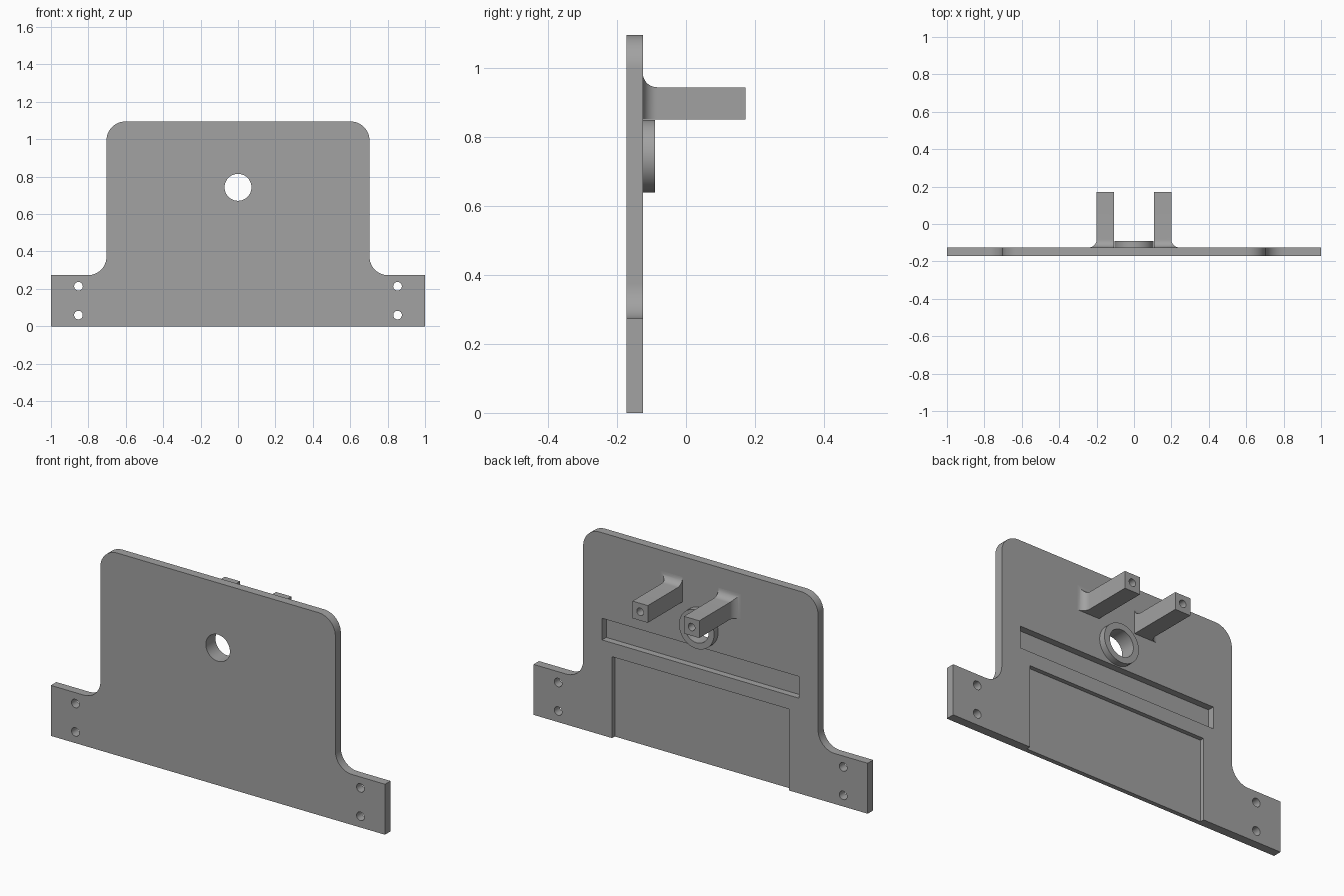
import bpy, bmesh, math
from mathutils import Vector

cube = bpy.data.objects.get("Cube")
if cube:
    bpy.data.objects.remove(cube, do_unlink=True)

FRONT, BACK, ARM_END = -0.172, -0.125, 0.172
HOLE_Z, HOLE_R = 0.743, 0.072

grey = bpy.data.materials.new("plain grey")
grey.use_nodes = True
colour = (0.36, 0.36, 0.36, 1)
grey.diffuse_color = colour
grey.node_tree.nodes["Principled BSDF"].inputs["Base Color"].default_value = colour


def finish(name, bm):
    bmesh.ops.recalc_face_normals(bm, faces=bm.faces)
    mesh = bpy.data.meshes.new(name)
    bm.to_mesh(mesh)
    bm.free()
    mesh.materials.append(grey)
    ob = bpy.data.objects.new(name, mesh)
    bpy.context.collection.objects.link(ob)
    return ob


def extrude(name, outline, y0, y1):
    """Solid from an (x, z) outline, extruded along y."""
    bm = bmesh.new()
    face = bm.faces.new([bm.verts.new((x, y0, z)) for x, z in outline])
    moved = bmesh.ops.extrude_face_region(bm, geom=[face])["geom"]
    verts = [v for v in moved if isinstance(v, bmesh.types.BMVert)]
    bmesh.ops.translate(bm, verts=verts, vec=(0, y1 - y0, 0))
    return finish(name, bm)


def arc(cx, cz, r, start, end, steps=12):
    angles = [math.radians(start + (end - start) * i / steps) for i in range(steps + 1)]
    return [(cx + r * math.cos(a), cz + r * math.sin(a)) for a in angles]


def rod(name, x, z, r, y0, y1, sides=48):
    return extrude(name, arc(x, z, r, 0, 360, sides)[:-1], y0, y1)


def block(name, half_width, z0, z1, y0, y1):
    w = half_width
    return extrude(name, [(-w, z0), (w, z0), (w, z1), (-w, z1)], y0, y1)


def cut(ob, cutters):
    """Subtract the cutters from the part and remove them."""
    for cutter in cutters:
        mod = ob.modifiers.new("cut", "BOOLEAN")
        mod.operation, mod.solver, mod.object = "DIFFERENCE", "EXACT", cutter
    bpy.context.view_layer.update()
    evaluated = ob.evaluated_get(bpy.context.evaluated_depsgraph_get())
    mesh = bpy.data.meshes.new_from_object(evaluated)
    ob.modifiers.clear()
    ob.data = mesh
    for cutter in cutters:
        bpy.data.objects.remove(cutter, do_unlink=True)


# Back plate: rounded shoulders, filleted into the two side feet
half = [(1, 0), (1, 0.273)]
half += arc(0.803, 0.373, 0.1, 270, 180)
half += arc(0.603, 0.995, 0.1, 0, 90)
outline = half + [(-x, z) for x, z in reversed(half)]
plate = extrude("back_plate", outline, FRONT, BACK)
cutters = [
    rod("centre_hole", 0, HOLE_Z, HOLE_R, -0.3, 0.1),
    block("wide_recess", 0.53, -0.1, 0.44, BACK - 0.023, 0),
    block("narrow_slot", 0.59, 0.515, 0.632, BACK - 0.036, 0),
]
for x in (-0.853, 0.853):
    for z in (0.06, 0.214):
        cutters.append(rod("screw_hole", x, z, 0.023, -0.3, 0.1, 32))
cut(plate, cutters)

# Raised collar around the centre hole
collar = rod("hole_collar", 0, HOLE_Z, 0.105, BACK, -0.09)
cut(collar, [rod("collar_bore", 0, HOLE_Z, HOLE_R, -0.3, 0.1)])


def arm(name, side):
    """Square arm whose outer side and top flare into the plate."""
    r, steps = 0.041, 10
    sections = []
    for i in range(steps + 1):
        a = math.pi / 2 * i / steps
        sections.append((BACK + r * (1 - math.cos(a)), r * (1 - math.sin(a))))
    sections.append((ARM_END, 0))
    bm = bmesh.new()
    rings = []
    for y, flare in sections:
        corners = [(0.108, 0.85), (0.2 + flare, 0.85),
                   (0.2 + flare, 0.943 + flare), (0.108, 0.943 + flare)]
        rings.append([bm.verts.new(Vector((side * x, y, z))) for x, z in corners])
    for a, b in zip(rings, rings[1:]):
        for i in range(4):
            j = (i + 1) % 4
            bm.faces.new((a[i], a[j], b[j], b[i]))
    bm.faces.new(rings[0])
    bm.faces.new(rings[-1])
    ob = finish(name, bm)
    cut(ob, [rod("arm_bore", side * 0.154, 0.897, 0.02, 0, 0.3, 32)])
    return ob


arms = [arm("left_arm", 1), arm("right_arm", -1)]

# Smooth the curved walls, keep the edges crisp
bpy.ops.object.select_all(action="DESELECT")
for ob in [plate, collar] + arms:
    ob.select_set(True)
bpy.context.view_layer.objects.active = plate
bpy.ops.object.shade_smooth_by_angle(angle=math.radians(30))
